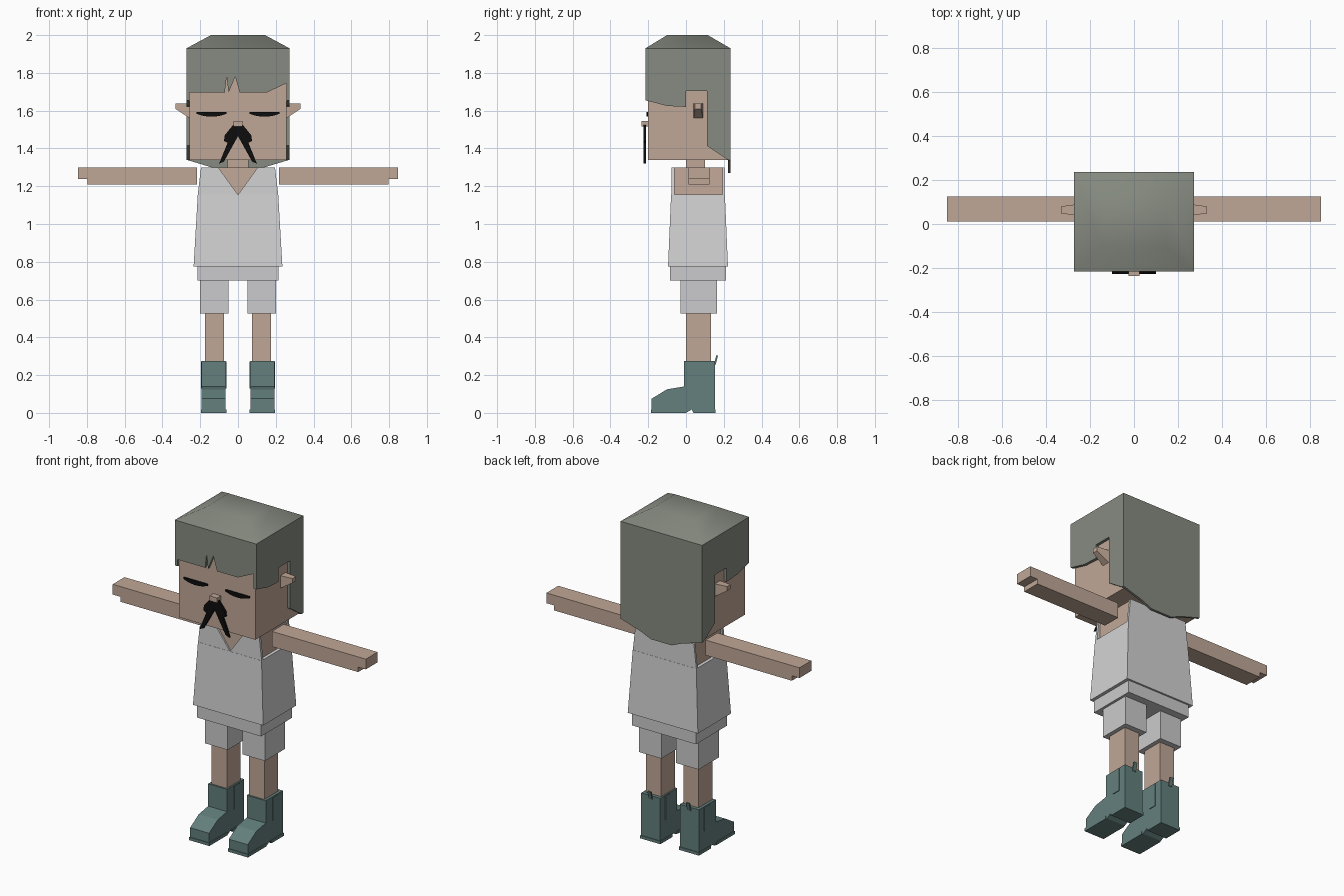
import bpy
import bmesh

cube = bpy.data.objects.get("Cube")
if cube:
    bpy.data.objects.remove(cube, do_unlink=True)


def material(name, *colour):
    mat = bpy.data.materials.new(name)
    mat.use_nodes = True
    mat.diffuse_color = (*colour, 1)
    bsdf = mat.node_tree.nodes["Principled BSDF"]
    bsdf.inputs["Base Color"].default_value = (*colour, 1)
    return mat


SKIN = material("skin", .53, .39, .31)
HAIR = material("grey_green_hair", .24, .26, .22)
SHIRT = material("vest_white", .65, .65, .65)
SHORTS = material("shorts_grey", .6, .6, .61)
BOOT = material("boot_teal", .125, .215, .205)
BLACK = material("black", .004, .004, .004)


def loft(name, mat, rings, mirrored=False):
    """Join matching rings of points, cap both ends, optionally mirror in x."""
    bm = bmesh.new()
    loops = [[bm.verts.new(point) for point in ring] for ring in rings]
    for lower, upper in zip(loops, loops[1:]):
        for i in range(len(lower)):
            bm.faces.new((lower[i - 1], lower[i], upper[i], upper[i - 1]))
    bm.faces.new(loops[0])
    bm.faces.new(loops[-1])
    bmesh.ops.recalc_face_normals(bm, faces=bm.faces)
    mesh = bpy.data.meshes.new(name)
    bm.to_mesh(mesh)
    bm.free()
    mesh.materials.append(mat)
    obj = bpy.data.objects.new(name, mesh)
    bpy.context.scene.collection.objects.link(obj)
    if mirrored:
        obj.modifiers.new("left_and_right", "MIRROR")
    return obj


def rectangle(x, y, z):
    return [(x[0], y[0], z), (x[1], y[0], z), (x[1], y[1], z), (x[0], y[1], z)]


def block(name, mat, x, y, z, mirrored=False):
    """Box between pairs of limits."""
    return loft(name, mat, [rectangle(x, y, height) for height in z], mirrored)


def centred(half_width):
    return (-half_width, half_width)


def front_plate(name, mat, outline, depth, mirrored=True):
    """Outline in x and z, given thickness along y."""
    rings = [[(x, y, z) for x, z in outline] for y in depth]
    return loft(name, mat, rings, mirrored)


def side_plate(name, mat, outline, width):
    """Outline in y and z, given thickness along x, on both sides."""
    rings = [[(x, y, z) for y, z in outline] for x in width]
    return loft(name, mat, rings, mirrored=True)


# Shared levels and limits
CROWN = 1.93
CHIN = 1.34
SHOULDER = 1.3
ARMHOLE = 1.155
HEAD_SIDE, HAIR_SIDE = .256, .273
HEAD_FRONT, HAIR_FRONT = -.2, -.215
HEAD_BACK, HAIR_BACK = .222, .236
BOOT_TOP = .275
BOOT_INNER, BOOT_OUTER = .066, .193
ANKLE, BOOT_HEEL = -.01, .153
SOLE = .018

# Head, neck and nose
block("head", SKIN, centred(HEAD_SIDE), (HEAD_FRONT, HEAD_BACK), (CHIN, CROWN))
block("neck", SKIN, centred(.055), (0, .1), (SHOULDER, CHIN))
block("nose", SKIN, centred(.025), (-.236, HEAD_FRONT), (1.515, 1.545))

# Ears narrow towards the tip
ear_sections = [(HEAD_SIDE, .04, .09, 1.56), (.332, .047, .08, 1.61)]
ear_top = 1.637
loft("ears", SKIN, [
    [(x, front, low), (x, back, low), (x, back, ear_top), (x, front, ear_top)]
    for x, front, back, low in ear_sections], mirrored=True)

# Hair: domed cap, ragged fringe, side panels open at the ears, back panel
cap = loft("hair_cap", HAIR, [
    rectangle(centred(HAIR_SIDE), (HAIR_FRONT, HAIR_BACK), CROWN),
    rectangle(centred(.143), (-.1, .115), 2)])

fringe_edge, spike = 1.695, 1.78
fringe = [(-HEAD_SIDE, CROWN), (-HEAD_SIDE, fringe_edge), (-.07, fringe_edge),
          (-.06, spike), (-.05, fringe_edge), (-.015, spike),
          (.01, fringe_edge), (.15, fringe_edge),
          (HEAD_SIDE, 1.745), (HEAD_SIDE, CROWN)]
front_plate("hair_fringe", HAIR, fringe, (HAIR_FRONT, HEAD_FRONT), mirrored=False)

ear_gap_front, ear_gap_back, ear_gap_top = 0, .11, 1.705
hair_side = [(HAIR_FRONT, CROWN), (HAIR_FRONT, 1.655), (-.1, 1.625),
             (ear_gap_front, 1.62), (ear_gap_front, ear_gap_top),
             (ear_gap_back, ear_gap_top), (ear_gap_back, 1.415),
             (HEAD_BACK, CHIN), (HEAD_BACK, CROWN)]
side_plate("hair_sides", HAIR, hair_side, (HEAD_SIDE, HAIR_SIDE))

hair_back = [(0, CROWN), (HAIR_SIDE, CROWN), (HAIR_SIDE, CHIN),
             (.14, SHOULDER), (.07, 1.27), (0, 1.27)]
front_plate("hair_back", HAIR, hair_back, (HEAD_BACK, HAIR_BACK))

# Closed eyes: thin strips whose lower edge curls up at both ends
steps = [i / 4 for i in range(-4, 5)]
lower_lid = [(.14 + .08 * t, 1.568 + .016 * t * t) for t in steps]
upper_lid = [(x, 1.594) for x, z in reversed(lower_lid)]
front_plate("closed_eyes", BLACK, lower_lid + upper_lid, (-.208, HEAD_FRONT))

# Drooping moustache
whisker = [(0, 1.53), (.026, 1.524), (.07, 1.47), (.074, 1.44),
           (.055, 1.43), (.1, 1.32), (.075, 1.33), (0, 1.465)]
front_plate("moustache", BLACK, whisker, (-.226, -.212))

# Arms with shallower fingers
arm_depth = (.012, .125)
block("arms", SKIN, (.218, .797), arm_depth, (1.208, SHOULDER), mirrored=True)
block("fingers", SKIN, (.797, .848), arm_depth, (1.238, SHOULDER), mirrored=True)

# Torso under the vest
loft("torso", SKIN, [rectangle(centred(.2), (-.073, .2), 1),
                     rectangle(centred(.188), (-.066, .197), SHOULDER)])

# Vest: flared body, V-neck front and full back
vest_top = .213
loft("vest_body", SHIRT, [
    rectangle(centred(.235), (-.095, .222), .775),
    rectangle(centred(vest_top), (-.079, .206), ARMHOLE)])
vest_back = [(0, ARMHOLE), (vest_top, ARMHOLE), (.196, SHOULDER), (0, SHOULDER)]
vest_front = vest_back[:-1] + [(.105, SHOULDER)]
front_plate("vest_front", SHIRT, vest_front, (-.078, -.062))
front_plate("vest_back", SHIRT, vest_back, (.192, .205))

# Shorts and legs
block("shorts_waist", SHORTS, centred(.215), (-.086, .211), (.7, .79))
block("shorts_legs", SHORTS, (.05, .2), (-.028, .165), (.525, .7), mirrored=True)
block("legs", SKIN, (.075, .176), (0, .132), (.25, .53), mirrored=True)

# Boots with soles, heels, side panels and pull loops
boot = [(-.182, 0), (-.182, .075), (-.1, .125), (ANKLE, .14), (ANKLE, BOOT_TOP),
        (BOOT_HEEL, BOOT_TOP), (BOOT_HEEL, 0), (.04, 0), (.03, SOLE), (0, 0)]
side_plate("boots", BOOT, boot, (BOOT_INNER, BOOT_OUTER))
rim = .004
sole_width = (BOOT_INNER - rim, BOOT_OUTER + rim)
block("soles", BOOT, sole_width, (-.186, ANKLE), (0, SOLE), mirrored=True)
block("heels", BOOT, sole_width, (.04, BOOT_HEEL + rim), (0, SOLE), mirrored=True)
block("boot_side_panels", BOOT, sole_width, (.055, .105), (.13, BOOT_TOP - rim),
      mirrored=True)
loop_width = (.118, .14)
loft("boot_loops", BOOT, [
    rectangle(loop_width, (BOOT_HEEL - rim, BOOT_HEEL + rim), .255),
    rectangle(loop_width, (.16, .17), .305)], mirrored=True)

# Soft shading on the domed hair
bpy.ops.object.select_all(action="DESELECT")
cap.select_set(True)
bpy.context.view_layer.objects.active = cap
bpy.ops.object.shade_smooth_by_angle(angle=.9)
